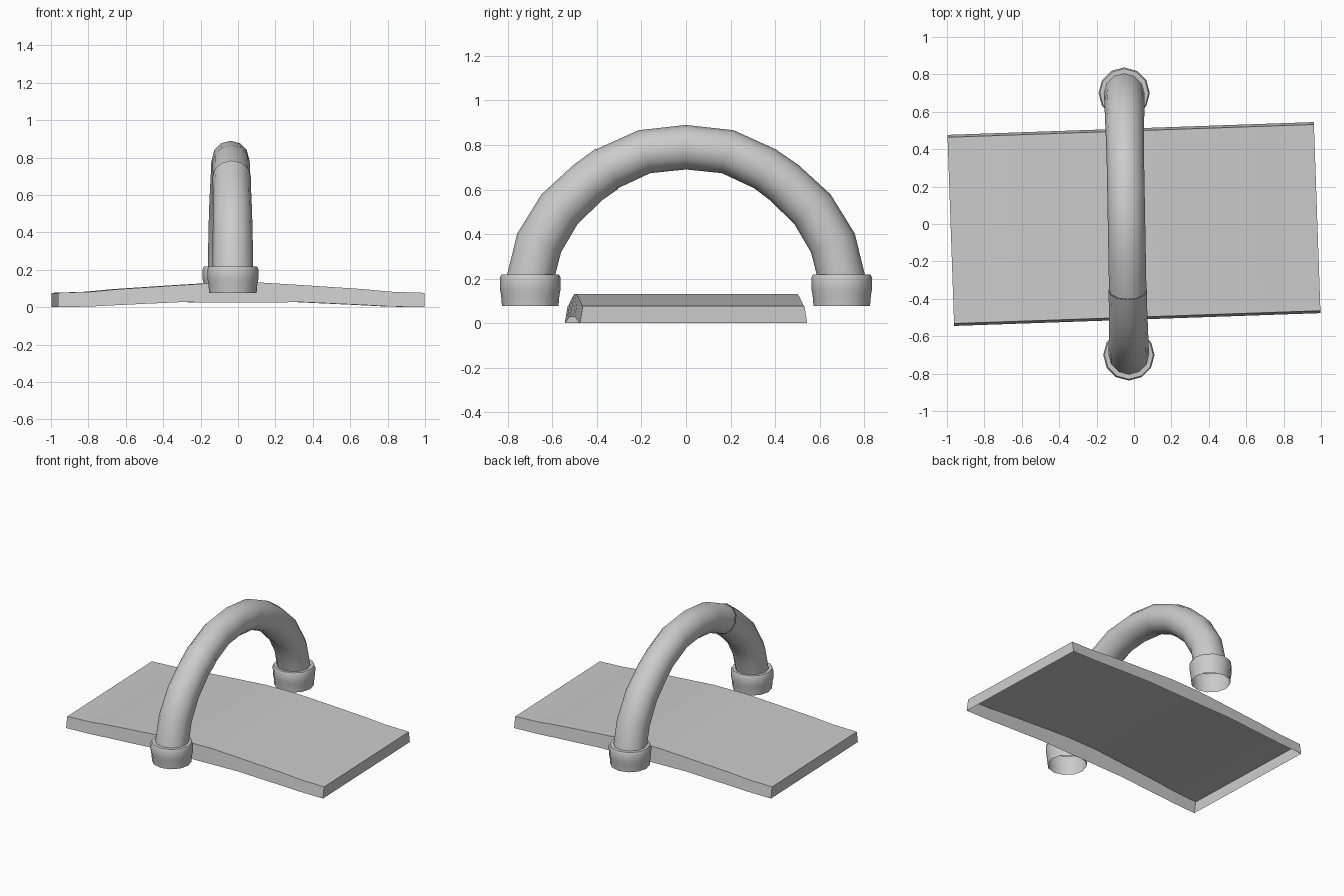
import bpy, bmesh
from math import sin, cos, pi, radians
from mathutils import Vector, Matrix

if "Cube" in bpy.data.objects:
    bpy.data.objects.remove(bpy.data.objects["Cube"])

SIDES = 12


def make(name, rings, closed, extra=None, smooth=None):
    """Skin a list of point rings into an object."""
    bm = bmesh.new()
    vs = [[bm.verts.new(p) for p in r] for r in rings]
    n = len(vs[0])
    for a, b in zip(vs, vs[1:]):
        for i in range(n if closed else n - 1):
            j = (i + 1) % n
            bm.faces.new((a[i], a[j], b[j], b[i]))
    for ring in (extra or []):
        bm.faces.new(vs[ring])
    bmesh.ops.recalc_face_normals(bm, faces=bm.faces)
    me = bpy.data.meshes.new(name)
    bm.to_mesh(me)
    bm.free()
    ob = bpy.data.objects.new(name, me)
    bpy.context.collection.objects.link(ob)
    if smooth:
        bpy.ops.object.select_all(action='DESELECT')
        ob.select_set(True)
        bpy.context.view_layer.objects.active = ob
        bpy.ops.object.shade_smooth_by_angle(angle=radians(smooth))
    return ob


# Arched floor slab: open underneath, end walls close the shell
half = [(0.98, 0.0, 0.077), (0.8, 0.004, 0.083), (0.65, 0.012, 0.097),
        (0.33, 0.027, 0.118), (0.12, 0.026, 0.131)]
stations = [(-x, b, t) for x, b, t in half] + half[::-1]
turn = Matrix.Rotation(radians(2), 3, 'Z')
rings = []
for x, b, t in stations:
    section = [(x, -0.511, b), (x, -0.498, t), (x, 0.498, t), (x, 0.511, b)]
    rings.append([turn @ Vector(p) for p in section])
make("slab", rings, False, extra=(0, -1))


# Pipe arch centre line (y, z, radius), from base to crown
def lean(y):
    return -0.04 - 0.018 * y


side = [(0.70, 0.20, 0.108), (0.66, 0.36, 0.107), (0.568, 0.512, 0.105),
        (0.44, 0.632, 0.102), (0.355, 0.693, 0.10), (0.187, 0.77, 0.10)]
path = [(-y, z, r) for y, z, r in side] + [(0, 0.79, 0.10)] + side[::-1]

pipe_rings = []
for i, (y, z, r) in enumerate(path):
    if i in (0, len(path) - 1):
        t = Vector((0, 0, 1 if i == 0 else -1))
    else:
        a, b = path[i - 1], path[i + 1]
        t = Vector((0, b[0] - a[0], b[1] - a[1])).normalized()
    out = Vector((0, -t.z, t.y))
    c = Vector((lean(y), y, z))
    pipe_rings.append([c + r * (sin(2 * pi * k / SIDES) * Vector((1, 0, 0))
                                + cos(2 * pi * k / SIDES) * out)
                       for k in range(SIDES)])

# Main pipe, and the front length that meets it at a seam
make("arch_pipe", pipe_rings[4:], True, smooth=50)
front = pipe_rings[:5]
centre = Vector((lean(-0.355), -0.355, 0.693))
front[-1] = [centre + (p - centre) * 1.04 for p in front[-1]]
make("front_pipe", front, True, smooth=50)

# Collars at both feet, open below
profile = [(0.104, 0.217), (0.13, 0.217), (0.137, 0.203),
           (0.136, 0.15), (0.131, 0.125), (0.127, 0.077)]
for name, y in (("front_collar", -0.70), ("back_collar", 0.70)):
    rings = [[(lean(y) + r * sin(2 * pi * k / SIDES),
               y + r * cos(2 * pi * k / SIDES), z) for k in range(SIDES)]
             for r, z in profile]
    make(name, rings, True, smooth=40)
